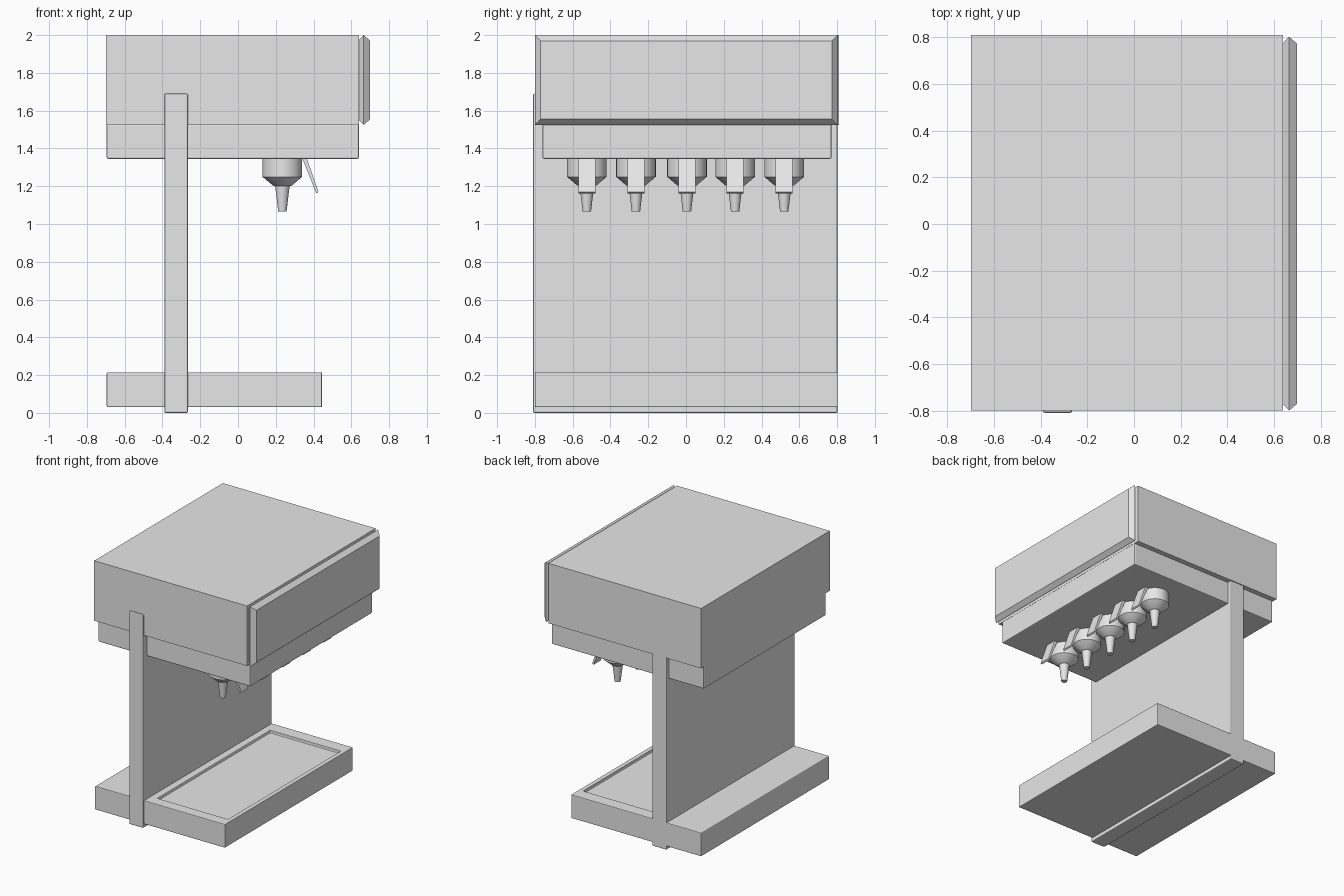
import bpy
import bmesh
import math
from mathutils import Vector

cube = bpy.data.objects.get("Cube")
if cube:
    bpy.data.objects.remove(cube, do_unlink=True)

grey = bpy.data.materials.new("light_grey")
grey.use_nodes = True
COLOUR = (0.8, 0.8, 0.8, 1)
grey.diffuse_color = COLOUR
grey.node_tree.nodes["Principled BSDF"].inputs["Base Color"].default_value = COLOUR


def finish(name, bm, bevel=0.0, smooth=False):
    """Turn a bmesh into a named object with the shared material."""
    bmesh.ops.recalc_face_normals(bm, faces=bm.faces)
    mesh = bpy.data.meshes.new(name)
    bm.to_mesh(mesh)
    bm.free()
    mesh.materials.append(grey)
    obj = bpy.data.objects.new(name, mesh)
    bpy.context.collection.objects.link(obj)
    if bevel:
        mod = obj.modifiers.new("soft_edges", "BEVEL")
        mod.width = bevel
        mod.segments = 2
    if smooth:
        bpy.ops.object.select_all(action="DESELECT")
        obj.select_set(True)
        bpy.context.view_layer.objects.active = obj
        bpy.ops.object.shade_smooth_by_angle(angle=math.radians(30))
    return obj


def box_mesh(lo, hi):
    bm = bmesh.new()
    bmesh.ops.create_cube(bm, size=1)
    lo, hi = Vector(lo), Vector(hi)
    for v in bm.verts:
        v.co = (lo + hi) / 2 + v.co * (hi - lo)
    return bm


def loft(bm, rings):
    """Skin a list of equal-sized point rings and cap both ends."""
    rows = [[bm.verts.new(p) for p in ring] for ring in rings]
    n = len(rows[0])
    for a, b in zip(rows, rows[1:]):
        for i in range(n):
            j = (i + 1) % n
            bm.faces.new((a[i], a[j], b[j], b[i]))
    bm.faces.new(rows[0])
    bm.faces.new(rows[-1])


# Upper housing, dispensing head and upright
finish("upper_housing", box_mesh((-0.70, -0.80, 1.525), (0.64, 0.81, 2.0)))
finish("dispensing_head", box_mesh((-0.695, -0.76, 1.345), (0.64, 0.77, 1.53)), 0.008)
finish("upright_panel", box_mesh((-0.39, -0.81, 0.0), (-0.265, 0.803, 1.69)), 0.008)

# Base with a recessed drip tray
bm = box_mesh((-0.695, -0.80, 0.03), (0.445, 0.803, 0.215))
top = max(bm.faces, key=lambda f: f.calc_center_median().z)
bmesh.ops.inset_individual(bm, faces=[top], thickness=0.08)
middle = top.calc_center_median()
for v in top.verts:
    v.co.x = 0.41 if v.co.x > middle.x else -0.21
    v.co.y = 0.70 if v.co.y > middle.y else -0.71
floor = bmesh.ops.extrude_discrete_faces(bm, faces=[top])["faces"][0]
for v in floor.verts:
    v.co.z -= 0.022
finish("drip_tray_base", bm, 0.006)

# Chamfered fascia on the housing
bm = bmesh.new()
rings = []
for x, inset in ((0.64, 0.026), (0.665, 0), (0.70, 0.03)):
    y0, y1 = -0.80 + inset, 0.803 - inset
    z0, z1 = 1.525 + inset, 2.0 - inset
    rings.append([(x, y0, z0), (x, y1, z0), (x, y1, z1), (x, y0, z1)])
loft(bm, rings)
finish("fascia_panel", bm)

# Five nozzles, each with a push lever
NOZZLE_X = 0.235
BODY = [(0.105, 1.36), (0.105, 1.25), (0.052, 1.205), (0.038, 1.2), (0.022, 1.065)]
LEVER = [(0.335, 1.36), (0.36, 1.36), (0.426, 1.17), (0.415, 1.162)]
for number, y in enumerate((-0.525, -0.265, 0.005, 0.26, 0.52), 1):
    bm = bmesh.new()
    angles = [math.tau * i / 32 for i in range(32)]
    loft(bm, [[(NOZZLE_X + r * math.cos(a), y + r * math.sin(a), z) for a in angles]
              for r, z in BODY])
    finish(f"nozzle_{number}", bm, smooth=True)

    bm = bmesh.new()
    loft(bm, [[(x, y + side * 0.045, z) for x, z in LEVER] for side in (-1, 1)])
    finish(f"lever_{number}", bm)
